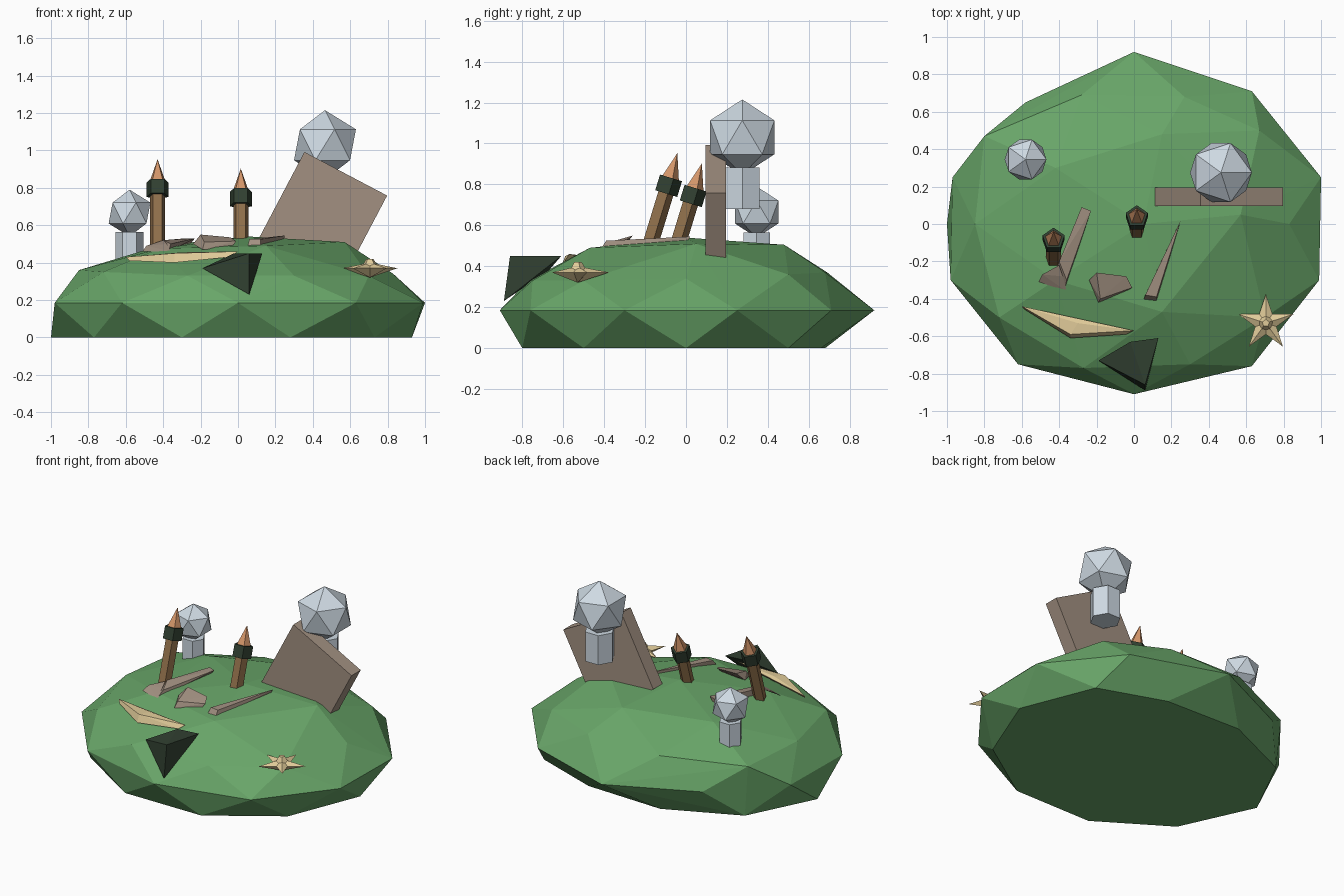
import bpy, bmesh
from math import sin, cos, pi, radians
from mathutils import Vector, Matrix

if "Cube" in bpy.data.objects:
    bpy.data.objects.remove(bpy.data.objects["Cube"])


def mat(name, r, g, b):
    m = bpy.data.materials.new(name)
    m.diffuse_color = (r, g, b, 1)
    m.use_nodes = True
    m.node_tree.nodes["Principled BSDF"].inputs["Base Color"].default_value = m.diffuse_color
    return m


GREEN = mat("grass", .14, .38, .14)
STONE = mat("pale_stone", .62, .70, .77)
BROWN = mat("brown_stone", .36, .28, .22)
WOOD = mat("wood", .28, .16, .07)
DARK = mat("dark_green", .03, .05, .03)
COPPER = mat("copper", .65, .30, .14)
SAND = mat("sand", .75, .60, .32)


def finish(name, bm, material):
    bmesh.ops.recalc_face_normals(bm, faces=bm.faces)
    me = bpy.data.meshes.new(name)
    bm.to_mesh(me)
    bm.free()
    me.materials.append(material)
    ob = bpy.data.objects.new(name, me)
    bpy.context.collection.objects.link(ob)
    return ob


def hull(name, pts, material):
    bm = bmesh.new()
    vs = [bm.verts.new(p) for p in pts]
    bmesh.ops.convex_hull(bm, input=vs)
    bmesh.ops.delete(bm, geom=[v for v in bm.verts if not v.link_faces], context='VERTS')
    return finish(name, bm, material)


def prism(name, sides, r1, r2, depth, matrix, material):
    bm = bmesh.new()
    bmesh.ops.create_cone(bm, cap_ends=True, segments=sides, radius1=r1, radius2=r2,
                          depth=depth, matrix=matrix)
    bmesh.ops.remove_doubles(bm, verts=bm.verts, dist=1e-5)
    return finish(name, bm, material)


# Faceted mound: base ring, widest ring, shoulder ring, crown and apex
base = [(.93, 0), (.73, .5), (.28, .66), (-.28, .68), (-.77, .46),
        (-1, 0), (-.77, -.5), (-.3, -.8), (.28, -.8), (.73, -.5)]
rim = [(1, .25), (.63, .71), (0, .92), (-.58, .65), (-.97, .25),
       (-.98, -.3), (-.62, -.75), (0, -.91), (.63, -.76), (.99, -.3)]
shoulder = [(.83, 0, .34), (.67, .5, .36), (.27, .68, .37), (-.28, .69, .37), (-.8, .47, .35),
            (-.85, 0, .36), (-.72, -.5, .35), (-.27, -.77, .33), (.3, -.75, .33), (.7, -.5, .33)]
crown = [(.57, .05, .51), (.15, .48, .505), (-.42, .3, .49), (-.42, -.3, .475),
         (.15, -.47, .49), (.05, 0, .54)]
hull("mound", [(x, y, 0) for x, y in base] + [(x, y, .185) for x, y in rim] + shoulder + crown, GREEN)

# Leaning square slab
bm = bmesh.new()
bmesh.ops.create_cube(bm, size=1, matrix=Matrix.Translation((.455, .145, .645))
                      @ Matrix.Rotation(radians(27.8), 4, 'Y') @ Matrix.Diagonal((.5, .1, .52, 1)))
finish("leaning_slab", bm, BROWN)

# Ball-topped hexagonal posts
for name, x, y, z, r, post_r, z0 in [("large", .465, .275, 1.03, .185, .098, .68),
                                     ("small", -.58, .345, .665, .125, .075, .40)]:
    bm = bmesh.new()
    bmesh.ops.create_icosphere(bm, subdivisions=1, radius=r, matrix=Matrix.Translation((x, y, z)))
    finish(name + "_ball", bm, STONE)
    z1 = z - r * .8
    prism(name + "_post", 6, post_r, post_r, z1 - z0,
          Matrix.Translation((x, y, (z0 + z1) / 2)) @ Matrix.Rotation(pi / 2, 4, 'Z'), STONE)

# Tilted spikes: shaft, collar and pointed tip
for i, foot in enumerate([(-.43, -.19, .47), (.015, -.07, .42)]):
    frame = Matrix.Translation(foot) @ Matrix.Rotation(radians(-17), 4, 'X')
    for part, r1, r2, a, b, m in [("shaft", .042, .042, 0, .31, WOOD),
                                  ("collar", .062, .062, .30, .38, DARK),
                                  ("tip", .046, 0, .38, .505, COPPER)]:
        prism(f"spike_{part}_{i + 1}", 5, r1, r2, b - a,
              frame @ Matrix.Translation((0, 0, (a + b) / 2)), m)

# Star with raised ridges and a small hub
c = Vector((.705, -.53, .37))
bm = bmesh.new()
ring = [bm.verts.new(c + Vector((r * sin(k * pi / 5), r * cos(k * pi / 5), 0)))
        for k in range(10) for r in [.06 if k % 2 else .155]]
for dz in (.03, -.05):
    pole = bm.verts.new(c + Vector((0, 0, dz)))
    for k in range(10):
        bm.faces.new((ring[k], ring[(k + 1) % 10], pole))
finish("star", bm, SAND)
prism("star_hub", 5, .045, .02, .04, Matrix.Translation(c + Vector((0, 0, .03))), SAND)

# Scattered flat shards
hull("dark_shard", [(-.19, -.73, .37), (-.02, -.63, .45), (.13, -.61, .45),
                    (.06, -.89, .23), (.06, -.86, .45), (.08, -.67, .38)], DARK)
hull("pale_blade", [(-.6, -.44, .43), (-.58, -.46, .41), (-.34, -.61, .40), (-.34, -.59, .45),
                    (-.04, -.59, .43), (0, -.57, .46), (-.3, -.53, .455)], SAND)
hull("long_shard_a", [(-.51, -.31, .46), (-.49, -.27, .49), (-.36, -.36, .46), (-.38, -.28, .50),
                      (-.4, -.22, .52)], BROWN)
hull("long_shard_b", [(-.42, -.25, .46), (-.40, -.20, .52), (-.37, -.35, .46), (-.36, -.30, .50),
                      (-.28, .09, .53), (-.23, .07, .53), (-.27, .08, .48)], BROWN)
hull("small_rock", [(-.24, -.30, .50), (-.2, -.26, .55), (-.04, -.28, .535), (-.01, -.34, .515),
                    (-.19, -.42, .47), (-.18, -.4, .51), (-.04, -.36, .47)], BROWN)
hull("thin_shard", [(.05, -.41, .48), (.06, -.38, .525), (.12, -.42, .48), (.12, -.39, .525),
                    (.25, .02, .545), (.24, 0, .50)], BROWN)
